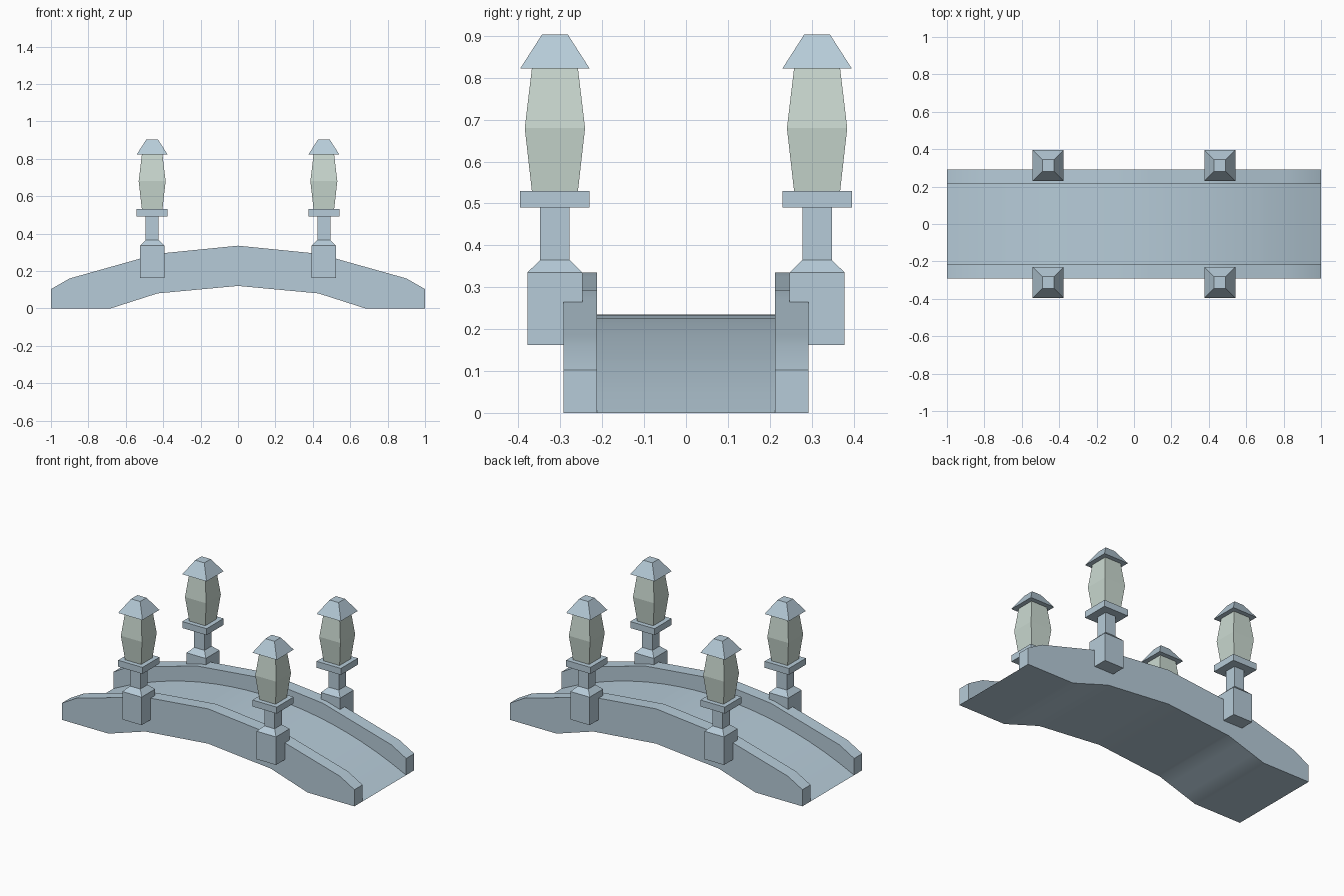
import bpy, bmesh, math

if "Cube" in bpy.data.objects:
    bpy.data.objects.remove(bpy.data.objects["Cube"], do_unlink=True)


def make_material(name, rgb):
    mat = bpy.data.materials.new(name)
    mat.use_nodes = True
    mat.diffuse_color = (*rgb, 1)
    mat.node_tree.nodes["Principled BSDF"].inputs["Base Color"].default_value = (*rgb, 1)
    return mat


stone = make_material("blue grey stone", (0.47, 0.60, 0.69))
glass = make_material("pale green glass", (0.60, 0.70, 0.64))


def finish(bm, name, mat):
    bmesh.ops.recalc_face_normals(bm, faces=bm.faces)
    mesh = bpy.data.meshes.new(name)
    bm.to_mesh(mesh)
    bm.free()
    mesh.materials.append(mat)
    obj = bpy.data.objects.new(name, mesh)
    bpy.context.collection.objects.link(obj)
    return obj


def height(profile, x):
    """Height of a symmetric profile, given from the middle outwards."""
    x = abs(x)
    for (x0, z0), (x1, z1) in zip(profile, profile[1:]):
        if x <= x1:
            return z0 + (z1 - z0) * (x - x0) / (x1 - x0)
    return profile[-1][1]


# Bridge: a U-shaped section carried along the span
PARAPET_TOP = [(0, 0.335), (0.43, 0.292), (0.9, 0.16), (1, 0.103)]
UNDERSIDE = [(0, 0.12), (0.43, 0.08), (0.68, 0), (1, 0)]
OUTER, INNER, DECK_RISE = 0.292, 0.213, 0.235


def bridge_section(x):
    top, low = height(PARAPET_TOP, x), height(UNDERSIDE, x)
    radius = (1 + DECK_RISE ** 2) / (2 * DECK_RISE)
    deck = math.sqrt(radius ** 2 - x * x) - radius + DECK_RISE
    half = [(INNER, low), (OUTER, low), (OUTER, top), (INNER, top), (INNER, deck)]
    return half + [(-y, z) for y, z in reversed(half)]


def build_bridge():
    bm = bmesh.new()
    stations = {i / 10 for i in range(-10, 11)}
    stations |= {s * x for s in (-1, 1) for x in (0.43, 0.68)}
    rings = [[bm.verts.new((x, y, z)) for y, z in bridge_section(x)]
             for x in sorted(stations)]
    for a, b in zip(rings, rings[1:]):
        n = len(a)
        for i in range(n):
            j = (i + 1) % n
            bm.faces.new((a[i], a[j], b[j], b[i]))
    for ring in (rings[0], rings[-1]):
        bm.faces.new(ring[1:5])
        bm.faces.new(ring[5:9])
    # The deck runs out to the ground at both ends
    bmesh.ops.remove_doubles(bm, verts=bm.verts, dist=0.0005)
    bridge = finish(bm, "bridge", stone)
    bpy.ops.object.select_all(action="DESELECT")
    bridge.select_set(True)
    bpy.context.view_layer.objects.active = bridge
    bpy.ops.object.shade_smooth_by_angle(angle=math.radians(30))


def square_stack(name, mat, x, y, levels):
    """Square solid through (half width, height) levels."""
    bm = bmesh.new()
    corners = ((-1, -1), (1, -1), (1, 1), (-1, 1))
    rings = [[bm.verts.new((x + h * cx, y + h * cy, z)) for cx, cy in corners]
             for h, z in levels]
    for a, b in zip(rings, rings[1:]):
        for i in range(4):
            j = (i + 1) % 4
            bm.faces.new((a[i], a[j], b[j], b[i]))
    bm.faces.new(rings[0])
    bm.faces.new(rings[-1])
    finish(bm, name, mat)


# Lantern posts: the same four parts at each corner
LANTERN_PARTS = [
    ("post", stone, [(0.066, 0.162), (0.066, 0.335), (0.035, 0.365), (0.035, 0.49)]),
    ("plate", stone, [(0.083, 0.49), (0.083, 0.53)]),
    ("lamp", glass, [(0.055, 0.53), (0.072, 0.68), (0.055, 0.822)]),
    ("cap", stone, [(0.083, 0.822), (0.031, 0.903)]),
]

build_bridge()
for side, sx in (("left", 1), ("right", -1)):
    for end, sy in (("front", -1), ("back", 1)):
        for part, mat, levels in LANTERN_PARTS:
            square_stack(f"{end}_{side}_lantern_{part}", mat, sx * 0.459, sy * 0.313, levels)
